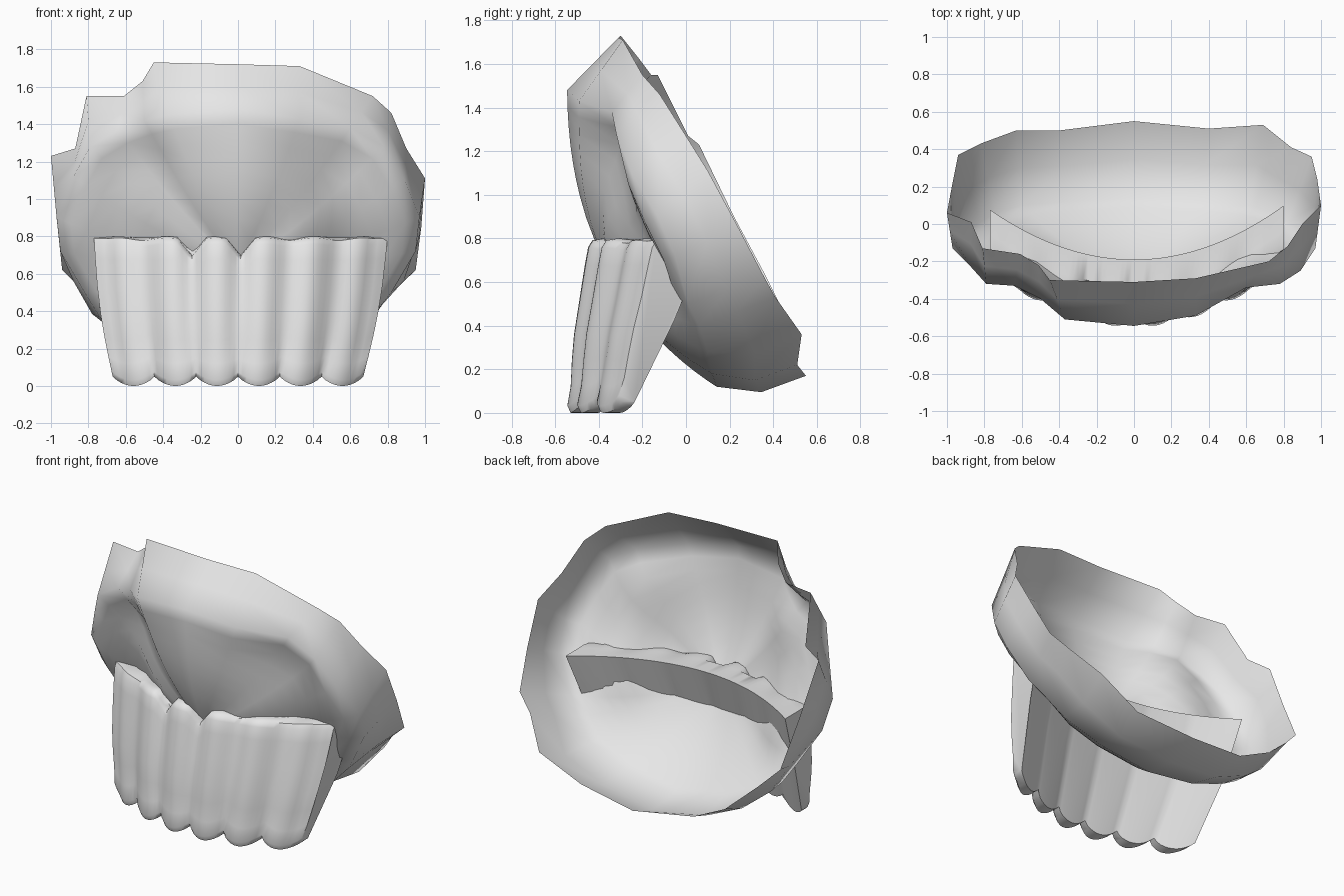
import bpy, bmesh, math
from mathutils import Vector

if "Cube" in bpy.data.objects:
    bpy.data.objects.remove(bpy.data.objects["Cube"])

grey = bpy.data.materials.new("light grey")
grey.diffuse_color = (0.8, 0.8, 0.8, 1)
grey.use_nodes = True
grey.node_tree.nodes["Principled BSDF"].inputs["Base Color"].default_value = grey.diffuse_color


def make_object(name, verts, faces, angle):
    me = bpy.data.meshes.new(name)
    me.from_pydata([tuple(v) for v in verts], [], faces)
    bm = bmesh.new()
    bm.from_mesh(me)
    bmesh.ops.remove_doubles(bm, verts=bm.verts, dist=0.0005)
    bmesh.ops.recalc_face_normals(bm, faces=bm.faces)
    bm.to_mesh(me)
    bm.free()
    me.materials.append(grey)
    ob = bpy.data.objects.new(name, me)
    bpy.context.collection.objects.link(ob)
    bpy.ops.object.select_all(action='DESELECT')
    bpy.context.view_layer.objects.active = ob
    ob.select_set(True)
    bpy.ops.object.shade_smooth_by_angle(angle=math.radians(angle))
    return ob


# Tilted open shell: ragged rim, side band, then a bulging floor
rim = [(0, -.31, 1.72), (.33, -.29, 1.71), (.72, -.2, 1.55), (.82, -.12, 1.46),
       (.9, 0, 1.27), (1, .1, 1.11), (.98, .24, .85), (.95, .36, .62),
       (.84, .41, .53), (.69, .53, .36), (.4, .51, .22), (0, .55, .17),
       (-.4, .5, .22), (-.63, .5, .33), (-.82, .43, .5), (-.94, .37, .62),
       (-.97, .22, .9), (-1, .06, 1.23), (-.87, .01, 1.27), (-.81, -.13, 1.55),
       (-.61, -.16, 1.55), (-.51, -.22, 1.63), (-.45, -.3, 1.73)]
shoulder = [(0, -.545, 1.48), (.33, -.49, 1.43), (.6, -.34, 1.38), (.78, -.32, 1.28),
            (.89, -.25, 1.1), (.97, -.13, .9), (.95, -.05, .72), (.82, .01, .5),
            (.74, .06, .4), (.62, .1, .28), (.35, .12, .18), (0, .14, .12),
            (-.35, .12, .18), (-.6, .1, .28), (-.74, .06, .37), (-.82, .01, .5),
            (-.95, -.05, .72), (-.97, -.13, .9), (-.88, -.22, 1.12), (-.79, -.32, 1.28),
            (-.64, -.33, 1.37), (-.5, -.4, 1.42), (-.37, -.51, 1.45)]
centre = Vector((0, -.34, .63))
outward = Vector((0, -.8, -.6))
n = len(rim)


def smooth(a, b, x):
    t = max(0, min(1, (x - a) / (b - a)))
    return t * t * (3 - 2 * t)


def floor_point(s, t):
    s = Vector(s)
    amount = .18 + .07 * smooth(.7, 1.0, s.z)
    p = s.lerp(centre, t) + outward * amount * t * (1 - t)
    # shallow hollow either side of the middle, with a slight ridge outside it
    fade = smooth(.35, .7, p.z) * (1 - smooth(1.15, 1.42, p.z))
    ax = abs(p.x)
    p.y += fade * (.10 * math.exp(-((ax - .58) / .18) ** 2)
                   - .03 * math.exp(-((ax - .9) / .08) ** 2))
    return p


rings = [[Vector(p) for p in rim]]
lip = []
for r, s in zip(rim, shoulder):
    p = (Vector(r) + Vector(s)) / 2
    if p.z < .45:
        p.z -= .05
    lip.append(p)
rings += [lip, [Vector(p) for p in shoulder]]
for t in (.08, .17, .26, .35, .44, .53, .65, .8):
    rings.append([floor_point(s, t) for s in shoulder])
verts = [p for ring in rings for p in ring] + [centre]
faces = []
for k in range(len(rings) - 1):
    for i in range(n):
        j = (i + 1) % n
        faces.append((k * n + i, k * n + j, (k + 1) * n + j, (k + 1) * n + i))
last = (len(rings) - 1) * n
faces += [(last + i, last + (i + 1) % n, len(verts) - 1) for i in range(n)]
make_object("tilted_shell", verts, faces, 80)

# Fluted front panel: six lobes, wedge section with a curved back sheet
LOBES, COLS = 6, 60
# height fraction, centre depth, lobe bulge
profile = [(0, -.45, .02), (.0, -.49, .045), (.04, -.505, .045), (.15, -.5, .035),
           (.3, -.495, .035), (.45, -.485, .035), (.65, -.46, .035), (.85, -.435, .035),
           (.95, -.42, .035), (.99, -.405, .03), (1, -.37, .02), (1, -.33, 0)]


def panel_point(u, v, depth, bulge, front=True):
    sharp = abs(math.sin(math.pi * LOBES * u))
    lobe = sharp ** (.8 + .9 * smooth(0, .3, v))
    edge = abs(2 * u - 1)
    if edge > .86:                            # outer lobes stay full to the side
        lobe = max(lobe, .8 * smooth(.86, .94, edge))
    x = (2 * u - 1) * (.67 + .02 * math.sin(math.pi * v) + .115 * v) + .015 * v
    low = .05 * (1 - sharp ** .8)
    high = .8 - .015 * (1 - lobe)
    for notch in (2 / 6, 3 / 6):              # two deeper dips in the top edge
        high -= max(0, .085 - abs(u - notch) * 1.8)
    if not front or bulge == 0:
        high = .795
    z = low + (high - low) * v
    curve = .51 - .05 * v if front else .5 - .05 * v
    return (x, depth + curve * x * x - bulge * lobe, z)


verts, faces = [], []
for c in range(COLS + 1):
    u = c / COLS
    for v, depth, bulge in profile:
        verts.append(panel_point(u, v, depth, bulge))
    for v in (1, .5, 0):                      # back sheet
        depth = -.46 + .27 * v
        verts.append(panel_point(u, v, depth, 0, False))
m = len(profile) + 3
for c in range(COLS):
    for k in range(m):
        l = (k + 1) % m
        faces.append((c * m + k, c * m + l, (c + 1) * m + l, (c + 1) * m + k))
faces += [tuple(range(m)), tuple(range(COLS * m, (COLS + 1) * m))]
make_object("fluted_panel", verts, faces, 50)
